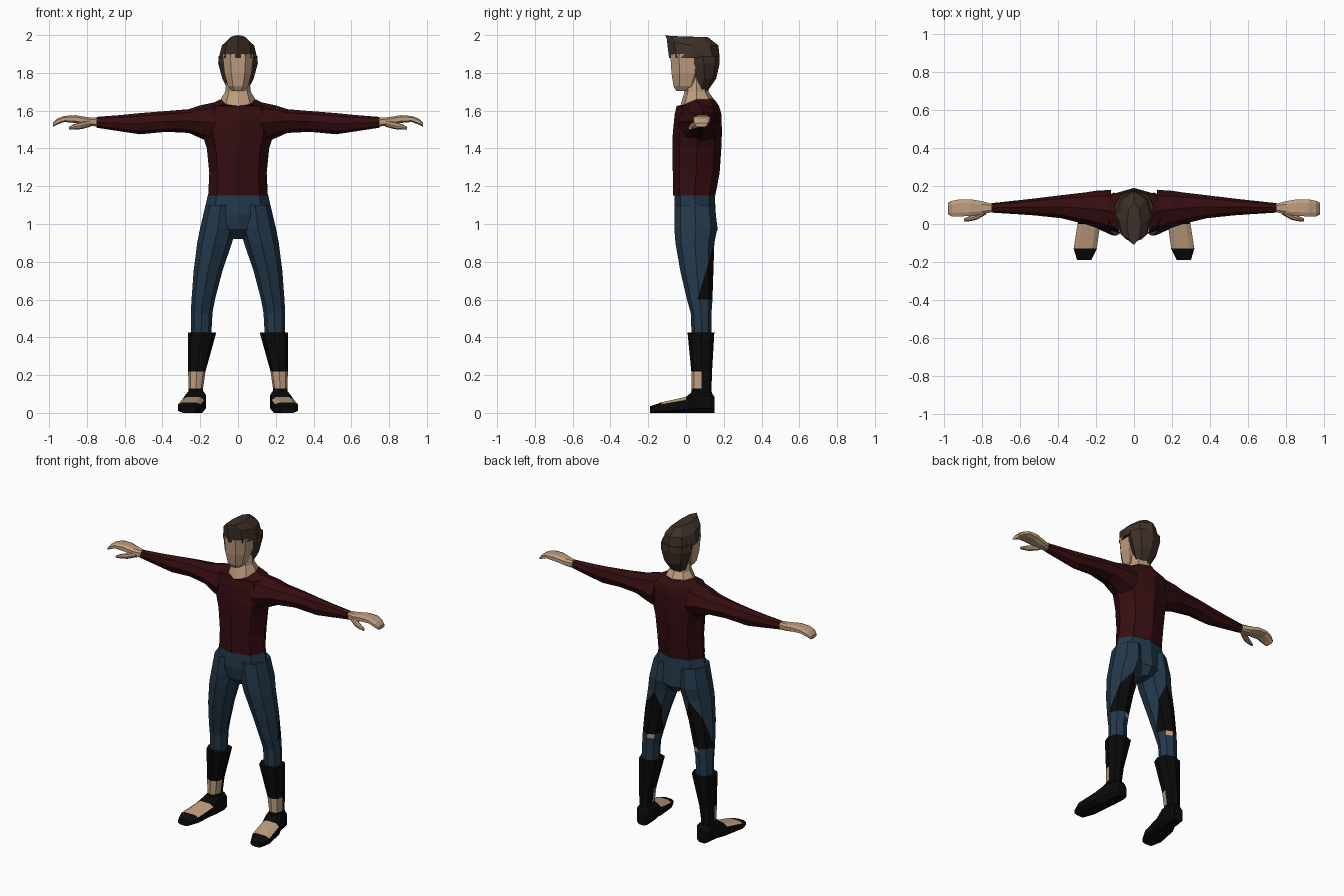
import bpy, bmesh, math
from mathutils import Vector

cube = bpy.data.objects.get("Cube")
if cube:
    bpy.data.objects.remove(cube, do_unlink=True)


def material(name, rgb):
    m = bpy.data.materials.new(name)
    m.use_nodes = True
    m.diffuse_color = (*rgb, 1)
    m.node_tree.nodes["Principled BSDF"].inputs["Base Color"].default_value = (*rgb, 1)
    return m


SKIN = material("skin", (0.52, 0.34, 0.21))
SHIRT = material("dark_red_cloth", (0.035, 0.004, 0.005))
DENIM = material("blue_denim", (0.017, 0.041, 0.071))
HAIR = material("brown_hair", (0.048, 0.030, 0.021))
BLACK = material("black_leather", (0.003, 0.003, 0.003))


def loft(name, rings, mats, axis="z", side=1, power=1.0, turn=0.0, cuts=(), rule=None):
    """Skin eight-sided rings (position, u min, u max, v min, v max, front drop)."""
    bm = bmesh.new()
    loops = []
    for w, u0, u1, v0, v1, *drop in rings:
        loop = []
        for i in range(8):
            a = math.tau * (i + turn) / 8
            grow = 1 / math.cos(math.pi / 8) ** power if turn else 1
            s, c = (math.copysign(abs(k) ** power, k) * grow for k in (math.sin(a), math.cos(a)))
            u = (u0 + u1) / 2 + (u1 - u0) / 2 * s
            v = (v0 + v1) / 2 - (v1 - v0) / 2 * c
            h = w - (drop[0] * max(0, c) ** 2 if drop else 0)
            x, y, z = {"z": (u, v, h), "x": (h, u, v), "y": (u, h, v)}[axis]
            loop.append(bm.verts.new((x * side, y, z)))
        loops.append(loop)
    for a, b in zip(loops, loops[1:]):
        for i in range(8):
            j = (i + 1) % 8
            bm.faces.new((a[i], a[j], b[j], b[i]))
    bm.faces.new(loops[0])
    bm.faces.new(loops[-1])
    for point, normal in cuts:
        bmesh.ops.bisect_plane(bm, geom=bm.verts[:] + bm.edges[:] + bm.faces[:],
                               plane_co=point, plane_no=normal)
    bmesh.ops.recalc_face_normals(bm, faces=bm.faces[:])
    bm.normal_update()
    if rule:
        for f in bm.faces:
            f.material_index = rule(f.calc_center_median(), f.normal)
    mesh = bpy.data.meshes.new(name)
    bm.to_mesh(mesh)
    bm.free()
    for m in mats:
        mesh.materials.append(m)
    obj = bpy.data.objects.new(name, mesh)
    bpy.context.collection.objects.link(obj)
    return obj


def centred(*rows):
    """Rings symmetric in x from (z, half width, front, back, drop)."""
    return [(z, -h, h, y0, y1, *d) for z, h, y0, y1, *d in rows]


# Torso with a V neckline
loft("shirt_body", centred(
    (1.15, .158, -.068, .155), (1.27, .152, -.07, .178), (1.40, .165, -.072, .187),
    (1.48, .19, -.07, .19), (1.58, .19, -.06, .188), (1.625, .16, -.05, .175),
    (1.66, .095, -.035, .15, .055)), [SHIRT])

# Neck and head
loft("neck", centred(
    (1.60, .085, -.02, .14), (1.664, .09, -.034, .145, .052),
    (1.70, .068, -.008, .12), (1.78, .058, .0, .11)), [SKIN])
loft("face", centred(
    (1.705, .035, -.052, .03), (1.73, .054, -.066, .06), (1.80, .072, -.077, .09),
    (1.90, .082, -.083, .1)), [SKIN], power=.8, turn=.5)

# Hair: back and sides, then the swept-up crown
loft("hair_back", centred(
    (1.705, .05, .05, .115), (1.77, .083, .035, .16),
    (1.85, .105, .012, .178), (1.89, .103, .0, .178)), [HAIR])
loft("hair_crown", centred(
    (1.88, .102, -.09, .178), (1.945, .085, -.102, .172, -.035),
    (1.99, .038, -.11, .115, -.01)), [HAIR])

# Hips
loft("hips", centred(
    (1.152, .16, -.06, .152), (1.05, .183, -.062, .158),
    (.97, .12, -.052, .168), (.92, .03, .0, .13)), [DENIM])


# Colour rules for the patched trousers, boots and shoes
def trouser_rule(c, n):
    if .6 < c.z < .9 and (c.y - .06) * .28 > (c.z - .6) * .085:
        return 1
    if .572 < c.z < .6 and n.y > .75 and abs(c.x) < .19:
        return 2
    return 0


def boot_rule(c, n):
    return 1 if .13 < c.z < .22 and n.y < -.2 else 0


def shoe_rule(c, n):
    return 1 if n.z > .6 and -.14 < c.y < .0 else 0


for label, side in (("left", 1), ("right", -1)):
    # Sleeve
    loft(label + "_sleeve", [
        (.12, -.045, .18, 1.42, 1.645), (.2, -.02, .175, 1.455, 1.628),
        (.26, .0, .166, 1.482, 1.608), (.38, .03, .152, 1.488, 1.598),
        (.52, .045, .135, 1.475, 1.587), (.62, .052, .124, 1.49, 1.577),
        (.75, .06, .11, 1.51, 1.567)], [SHIRT], "x", side)

    # Hand and thumb
    loft(label + "_hand", [
        (.745, .064, .106, 1.516, 1.562), (.8, .05, .12, 1.522, 1.566),
        (.86, .042, .13, 1.535, 1.576), (.92, .04, .13, 1.54, 1.572),
        (.96, .04, .122, 1.525, 1.556), (.98, .05, .112, 1.514, 1.535)],
        [SKIN], "x", side, .7, .5)
    loft(label + "_thumb", [
        (.78, .05, .085, 1.515, 1.55), (.83, .022, .06, 1.502, 1.54),
        (.87, .014, .04, 1.5, 1.528), (.895, .014, .03, 1.5, 1.515)],
        [SKIN], "x", side)

    # Trouser leg with a slanted patch behind the thigh
    loft(label + "_trouser_leg", [
        (1.1, .01, .172, -.06, .152), (.98, .01, .2, -.062, .166),
        (.9, .032, .216, -.056, .15), (.75, .083, .235, -.03, .145),
        (.6, .122, .246, .005, .14), (.53, .135, .25, .025, .135),
        (.4, .142, .25, .03, .135)], [DENIM, BLACK, SKIN], side=side,
        cuts=[(Vector((0, .06, .6)), Vector((0, .28, -.085))),
              (Vector((0, 0, .572)), Vector((0, 0, 1)))],
        rule=trouser_rule)

    # Boot shaft with a bare patch at the front of the ankle
    loft(label + "_boot_shaft", [
        (.425, .115, .266, .008, .15), (.22, .172, .264, .028, .138),
        (.13, .185, .262, .03, .135), (.06, .18, .262, .02, .14)],
        [BLACK, SKIN], side=side, power=.85, rule=boot_rule)

    # Shoe, turned slightly outward
    loft(label + "_shoe", [
        (.15, .185, .25, 0, .085), (.13, .17, .265, 0, .115), (.05, .172, .275, 0, .125),
        (0, .178, .298, 0, .085), (-.13, .196, .318, 0, .056), (-.19, .225, .3, 0, .035)],
        [BLACK, SKIN], "y", side, .6, .5, rule=shoe_rule)
